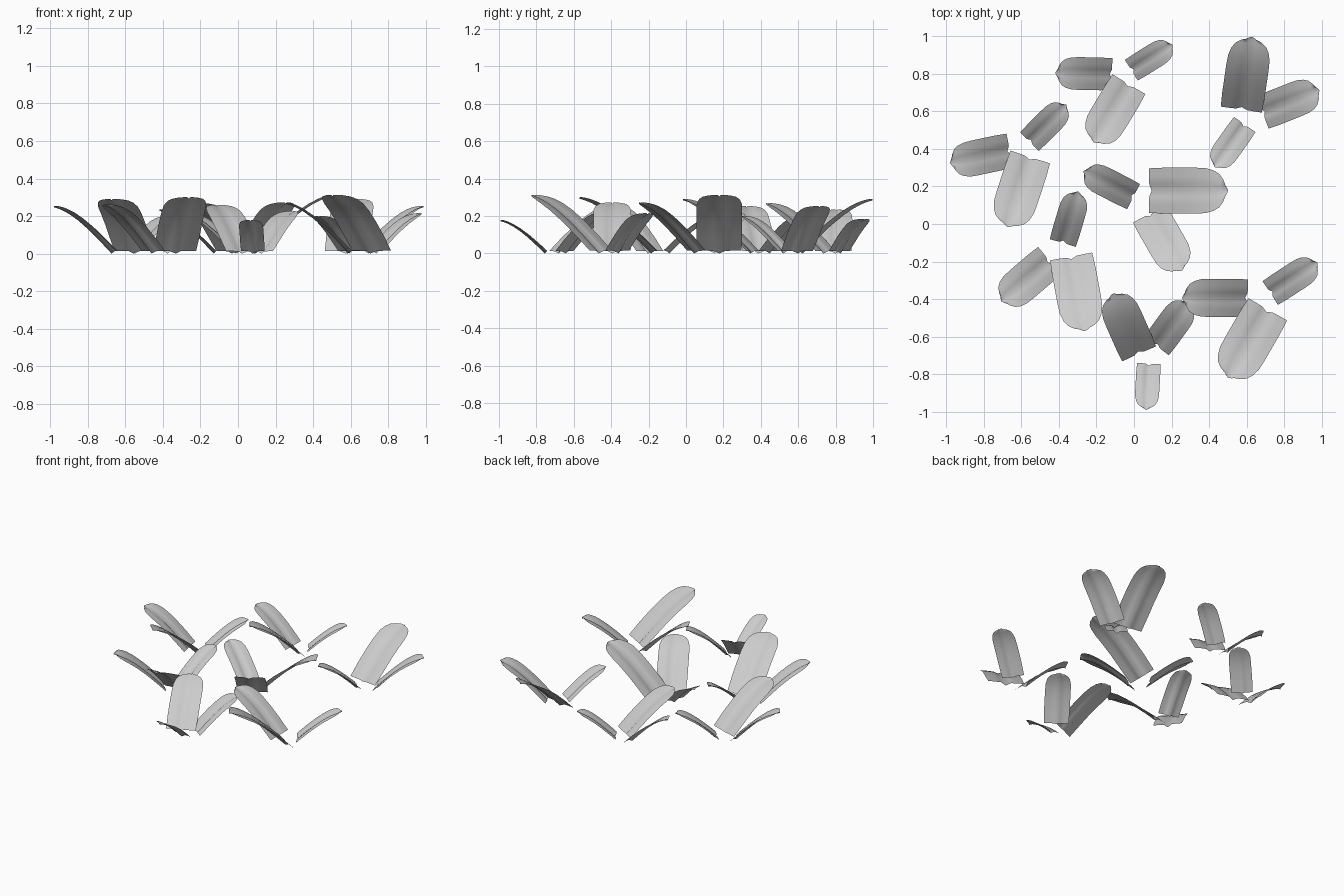
import bpy, bmesh
from math import radians, cos, sin, sqrt
from mathutils import Vector, Matrix

if "Cube" in bpy.data.objects:
    bpy.data.objects.remove(bpy.data.objects["Cube"])

# outline of a leaf: (position along length, half-width factor)
OUTLINE = [(0, .97), (.2, 1), (.4, 1), (.58, 1), (.72, .98), (.83, .88),
           (.91, .72), (.97, .46), (1, .2)]
# cross-section: (position across, groove depth factor)
SECTION = [(-1, 0), (-.62, 0), (-.27, .1), (0, 1), (.27, .1), (.62, 0), (1, 0)]


def add_leaf(name, length, width, height, scale, matrix):
    """Arched leaf growing along +x with a grooved midrib."""
    bm = bmesh.new()
    rows = []
    for t, w in OUTLINE:
        x = length * t
        z = height * (1.37 * t - .37 * t ** 3)
        slope = height / length * (1.37 - 1.11 * t * t)
        normal = Vector((-slope, 0, 1)) / sqrt(1 + slope * slope)
        depth = .021 * (1 - .6 * t)
        row = []
        for a, d in SECTION:
            # the rounded tip bulges forward at the middle
            p = Vector((x - .012 * a * a * t ** 6, a * w * width / 2, z + .015))
            row.append(bm.verts.new(p - normal * depth * d))
        rows.append(row)
    for r0, r1 in zip(rows, rows[1:]):
        for i in range(len(SECTION) - 1):
            bm.faces.new((r0[i], r1[i], r1[i + 1], r0[i + 1])).smooth = True
    bm.transform(matrix @ Matrix.Scale(scale, 4))
    low = min(v.co.z for v in bm.verts)
    bmesh.ops.translate(bm, verts=bm.verts, vec=(0, 0, -low))
    bm.normal_update()
    mesh = bpy.data.meshes.new(name)
    bm.to_mesh(mesh)
    bm.free()
    bpy.context.collection.objects.link(bpy.data.objects.new(name, mesh))


# leaves of one sprig: name, base offset, turn, length, width, rise
LEAVES = [("large_leaf", (0, 0), 0, .42, .245, .298),
          ("medium_leaf", (0, -.122), -60, .35, .203, .258),
          ("small_leaf", (-.082, -.032), 153, .298, .155, .2)]

# sprigs: x, y, turn, scale
SPRIGS = [(-.027, .745, 239, .86), (.572, .61, 81.7, .93), (-.553, .357, 252, .93),
          (.08, .178, 0, 1), (-.335, -.173, -79.5, .96), (.027, -.692, 113.8, .83),
          (.713, -.455, 240, 1)]

for n, (x, y, turn, s) in enumerate(SPRIGS, 1):
    c, k = cos(radians(turn)), sin(radians(turn))
    for name, (ox, oy), a, length, width, rise in LEAVES:
        pos = (x + s * (ox * c - oy * k), y + s * (ox * k + oy * c), 0)
        m = Matrix.Translation(pos) @ Matrix.Rotation(radians(turn + a), 4, 'Z')
        add_leaf(f"sprig_{n}_{name}", length, width, rise, s, m)
